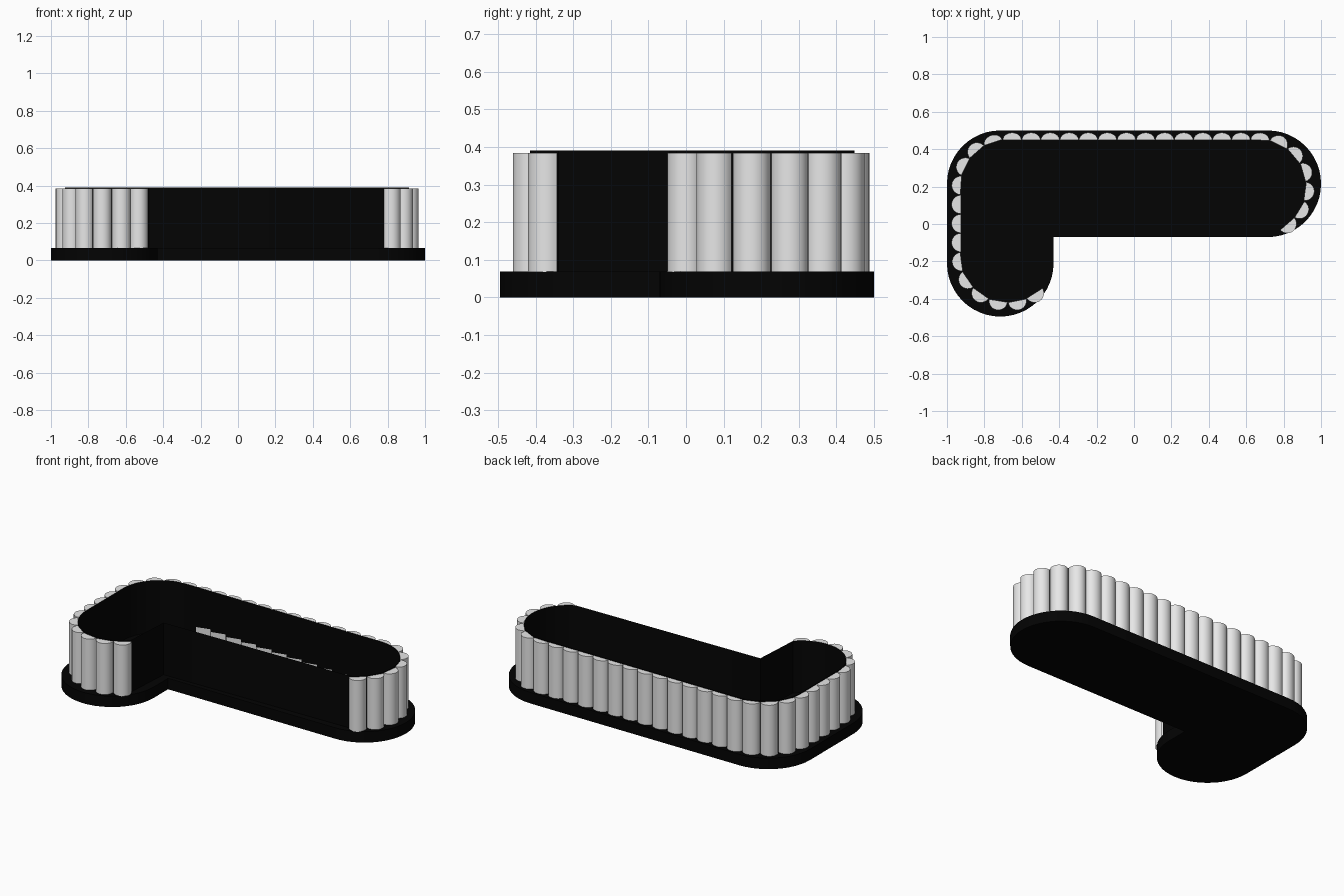
import bpy, bmesh, math
from mathutils import Vector

if "Cube" in bpy.data.objects:
    bpy.data.objects.remove(bpy.data.objects["Cube"])


def material(name, rgb):
    m = bpy.data.materials.new(name)
    m.diffuse_color = (*rgb, 1)
    m.use_nodes = True
    m.node_tree.nodes["Principled BSDF"].inputs["Base Color"].default_value = m.diffuse_color
    return m


BLACK = material("black", (0.001, 0.001, 0.001))
GREY = material("light grey", (0.8, 0.8, 0.8))


def arc(cx, cy, r, a0, a1, n=24):
    return [Vector((cx + r * math.cos(math.radians(a0 + (a1 - a0) * i / n)),
                    cy + r * math.sin(math.radians(a0 + (a1 - a0) * i / n))))
            for i in range(n + 1)]


def l_path(right, corner, lower, r, start=-90, end=360):
    """Outer run of the L: right end, back corner, lower left end."""
    return (arc(*right, r, start, 90) + arc(*corner, r, 90, 180, 12)
            + arc(*lower, r, 180, end))


def finish(name, bm, mat, recalc=True):
    if recalc:
        bmesh.ops.recalc_face_normals(bm, faces=bm.faces)
    me = bpy.data.meshes.new(name)
    bm.to_mesh(me)
    bm.free()
    me.materials.append(mat)
    ob = bpy.data.objects.new(name, me)
    bpy.context.collection.objects.link(ob)
    bpy.ops.object.select_all(action='DESELECT')
    ob.select_set(True)
    bpy.context.view_layer.objects.active = ob
    bpy.ops.object.shade_smooth_by_angle(angle=math.radians(35))


def prism(bm, points, z0, z1, skip=None):
    """Closed upright prism; skip leaves out one side."""
    lo = [bm.verts.new((p.x, p.y, z0)) for p in points]
    hi = [bm.verts.new((p.x, p.y, z1)) for p in points]
    bm.faces.new(lo[::-1])
    bm.faces.new(hi)
    n = len(points)
    for i in range(n):
        if i != skip:
            j = (i + 1) % n
            bm.faces.new((lo[i], lo[j], hi[j], hi[i]))


# Plinth, with a sharp inner corner
bm = bmesh.new()
prism(bm, l_path((0.715, 0.215), (-0.715, 0.215), (-0.715, -0.21), 0.285)
      + [Vector((-0.43, -0.07))], 0, 0.068)
finish("plinth", bm, BLACK)

# Thin counter wall, open at the top, so the inside is a hollow
ends = ((0.665, 0.198), (-0.675, 0.198), (-0.675, -0.165))
outline = l_path(*ends, 0.25, start=-64, end=316) + [Vector((-0.477, -0.045))]
bm = bmesh.new()
lo = [bm.verts.new((p.x, p.y, 0.066)) for p in outline]
hi = [bm.verts.new((p.x, p.y, 0.39)) for p in outline]
for i in range(len(outline)):
    j = (i + 1) % len(outline)
    bm.faces.new((lo[i], lo[j], hi[j], hi[i]))
finish("counter_wall", bm, BLACK, recalc=False)

# Half-round columns against the outer side of the wall
path = l_path(*ends, 0.2505, start=-52, end=305)
lengths = [(b - a).length for a, b in zip(path, path[1:])]
count = 33
step = sum(lengths) / (count - 1)
bm = bmesh.new()
for i in range(count):
    d, k = i * step, 0
    while k < len(lengths) - 1 and d > lengths[k]:
        d -= lengths[k]
        k += 1
    p = path[k].lerp(path[k + 1], min(1, d / lengths[k]))
    t = (path[k + 1] - path[k]).normalized()
    out = Vector((t.y, -t.x))
    depth = 0.04 if out.y > 0.9 else 0.05
    half = [p + t * (0.05 * math.cos(a)) + out * (depth * math.sin(a))
            for a in (math.pi * s / 14 for s in range(15))]
    prism(bm, half, 0.067, 0.384, skip=14)
finish("front_columns", bm, GREY)

# Bare column backs, low on the inside of the long wall
bm = bmesh.new()
for i in range(10):
    x, top = -0.6 + 0.104 * i, 0.155 - 0.0035 * i
    bm.faces.new([bm.verts.new((a, 0.4455, z)) for a, z in
                  ((x, 0.068), (x + 0.1, 0.068),
                   (x + 0.1, top), (x, top - 0.012))])
finish("column_backs", bm, GREY)
